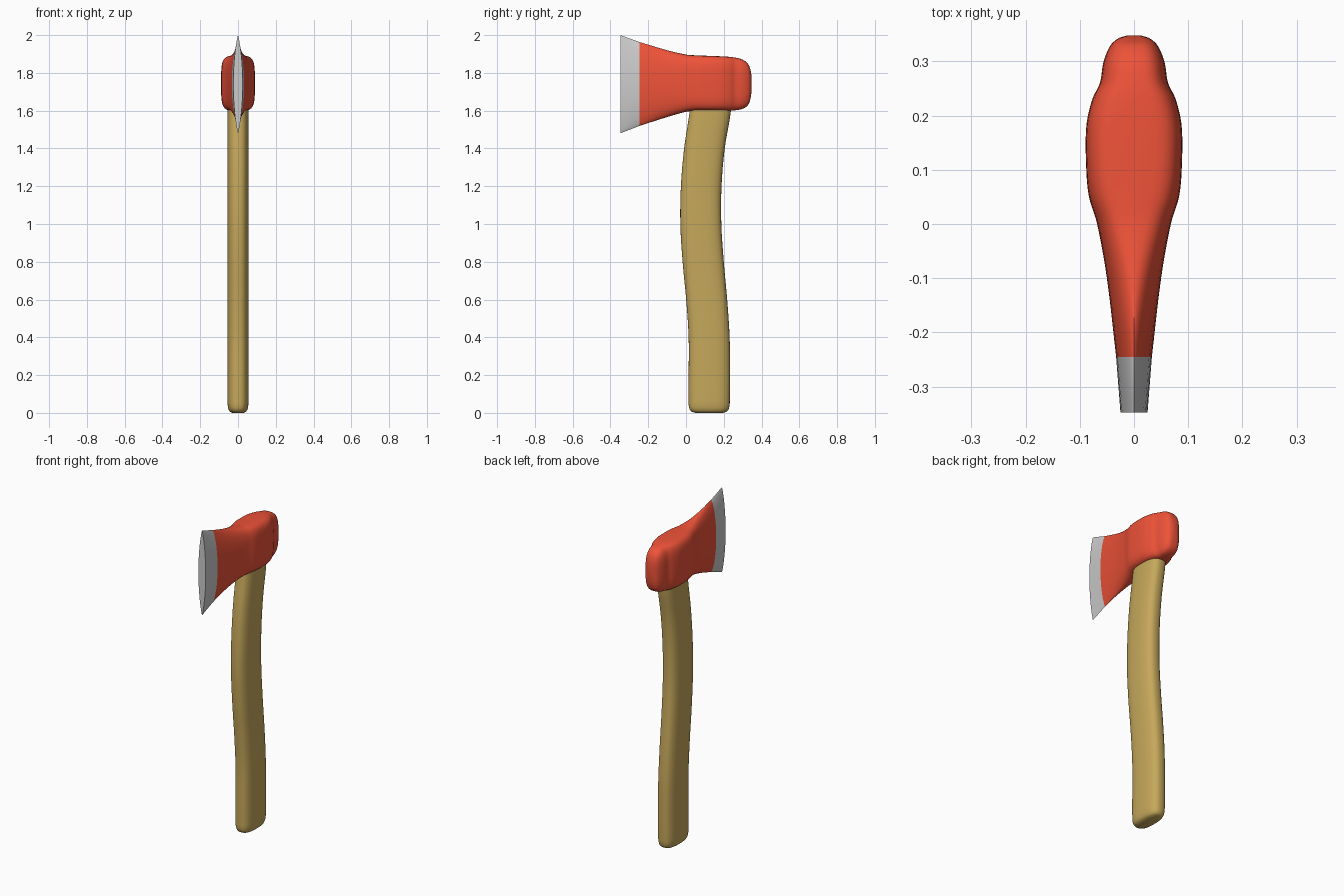
import bpy, bmesh, math

if "Cube" in bpy.data.objects:
    bpy.data.objects.remove(bpy.data.objects["Cube"])

N = 40  # points around each cross-section


def material(name, rgb):
    m = bpy.data.materials.new(name)
    m.diffuse_color = (*rgb, 1)
    m.use_nodes = True
    m.node_tree.nodes["Principled BSDF"].inputs["Base Color"].default_value = m.diffuse_color
    return m


def power(v, e):
    return math.copysign(abs(v) ** e, v) if abs(v) > 1e-9 else 0.0


def smooth_keys(keys, steps):
    """Hermite interpolation of key rows, with the first column as position."""
    def slope(i, k):
        a, b = keys[max(i - 1, 0)], keys[min(i + 1, len(keys) - 1)]
        return (b[k] - a[k]) / (b[0] - a[0])
    rows = []
    for i in range(len(keys) - 1):
        p, q = keys[i], keys[i + 1]
        d = q[0] - p[0]
        for s in range(steps):
            t = s / steps
            row = [p[0] + d * t]
            for k in range(1, len(p)):
                row.append((2*t**3 - 3*t*t + 1) * p[k] + (t**3 - 2*t*t + t) * d * slope(i, k)
                           + (3*t*t - 2*t**3) * q[k] + (t**3 - t*t) * d * slope(i + 1, k))
            rows.append(row)
    rows.append(list(keys[-1]))
    return rows


def loft(name, rings, mat=None, cap_start=True, cap_end=True):
    bm = bmesh.new()
    loops = [[bm.verts.new(p) for p in ring] for ring in rings]
    for a, b in zip(loops, loops[1:]):
        for i in range(N):
            j = (i + 1) % N
            bm.faces.new((a[i], a[j], b[j], b[i]))
    if cap_start:
        bm.faces.new(loops[0])
    if cap_end:
        bm.faces.new(loops[-1])
    bmesh.ops.recalc_face_normals(bm, faces=bm.faces)
    me = bpy.data.meshes.new(name)
    bm.to_mesh(me)
    bm.free()
    ob = bpy.data.objects.new(name, me)
    bpy.context.collection.objects.link(ob)
    if mat:
        me.materials.append(mat)
    bpy.ops.object.select_all(action='DESELECT')
    ob.select_set(True)
    bpy.context.view_layer.objects.active = ob
    bpy.ops.object.shade_smooth_by_angle(angle=math.radians(40))
    return ob


def head_ring(row):
    # a lens when ez=1, ex=2; a rounded box when both are small
    y, w, lo, hi, ez, ex = row
    ring = []
    for i in range(N):
        t = 2 * math.pi * i / N
        ring.append((w * power(math.cos(t), ex), y,
                     (lo + hi) / 2 + (hi - lo) / 2 * power(math.sin(t), ez)))
    return ring


def handle_ring(row):
    z, y0, y1, w = row
    ring = []
    for i in range(N):
        t = 2 * math.pi * i / N
        ring.append((w * power(math.cos(t), 0.75),
                     (y0 + y1) / 2 + (y1 - y0) / 2 * power(math.sin(t), 0.75), z))
    return ring


red = material("red_paint", (0.85, 0.085, 0.04))
wood = material("wood", (0.56, 0.39, 0.105))

# Head sections: y, half width, bottom z, top z, roundness in z, roundness in x
blade_keys = [(-0.348, 0.025, 1.48, 2.0, 1.0, 1.7),
              (-0.245, 0.033, 1.52, 1.963, 0.95, 1.5)]
body_keys = [blade_keys[1],
             (-0.10, 0.050, 1.566, 1.92, 0.75, 0.95),
             (0.00, 0.068, 1.594, 1.897, 0.55, 0.6),
             (0.05, 0.083, 1.60, 1.893, 0.5, 0.5),
             (0.10, 0.088, 1.60, 1.891, 0.45, 0.45),
             (0.18, 0.088, 1.60, 1.888, 0.45, 0.45),
             (0.23, 0.077, 1.60, 1.885, 0.5, 0.5),
             (0.26, 0.063, 1.602, 1.881, 0.55, 0.55),
             (0.30, 0.056, 1.61, 1.87, 0.6, 0.6),
             (0.33, 0.043, 1.632, 1.845, 0.6, 0.6),
             (0.343, 0.028, 1.67, 1.81, 0.6, 0.6),
             (0.348, 0.012, 1.71, 1.775, 0.6, 0.6)]

loft("cutting_edge", [head_ring(r) for r in smooth_keys(blade_keys, 4)], cap_end=False)
loft("axe_head", [head_ring(r) for r in smooth_keys(body_keys, 5)], red, cap_start=False)

# Curved handle: z, front y, back y, half width
handle_keys = [(0.0, 0.05, 0.195, 0.030),
               (0.008, 0.028, 0.217, 0.044),
               (0.03, 0.016, 0.229, 0.053),
               (0.07, 0.014, 0.232, 0.056),
               (0.20, 0.014, 0.233, 0.056),
               (0.40, 0.014, 0.231, 0.056),
               (0.60, 0.001, 0.218, 0.056),
               (0.80, -0.018, 0.200, 0.056),
               (1.00, -0.030, 0.187, 0.056),
               (1.20, -0.027, 0.188, 0.056),
               (1.40, -0.010, 0.205, 0.056),
               (1.60, 0.020, 0.238, 0.056),
               (1.75, 0.035, 0.245, 0.052)]
loft("handle", [handle_ring(r) for r in smooth_keys(handle_keys, 4)], wood)
